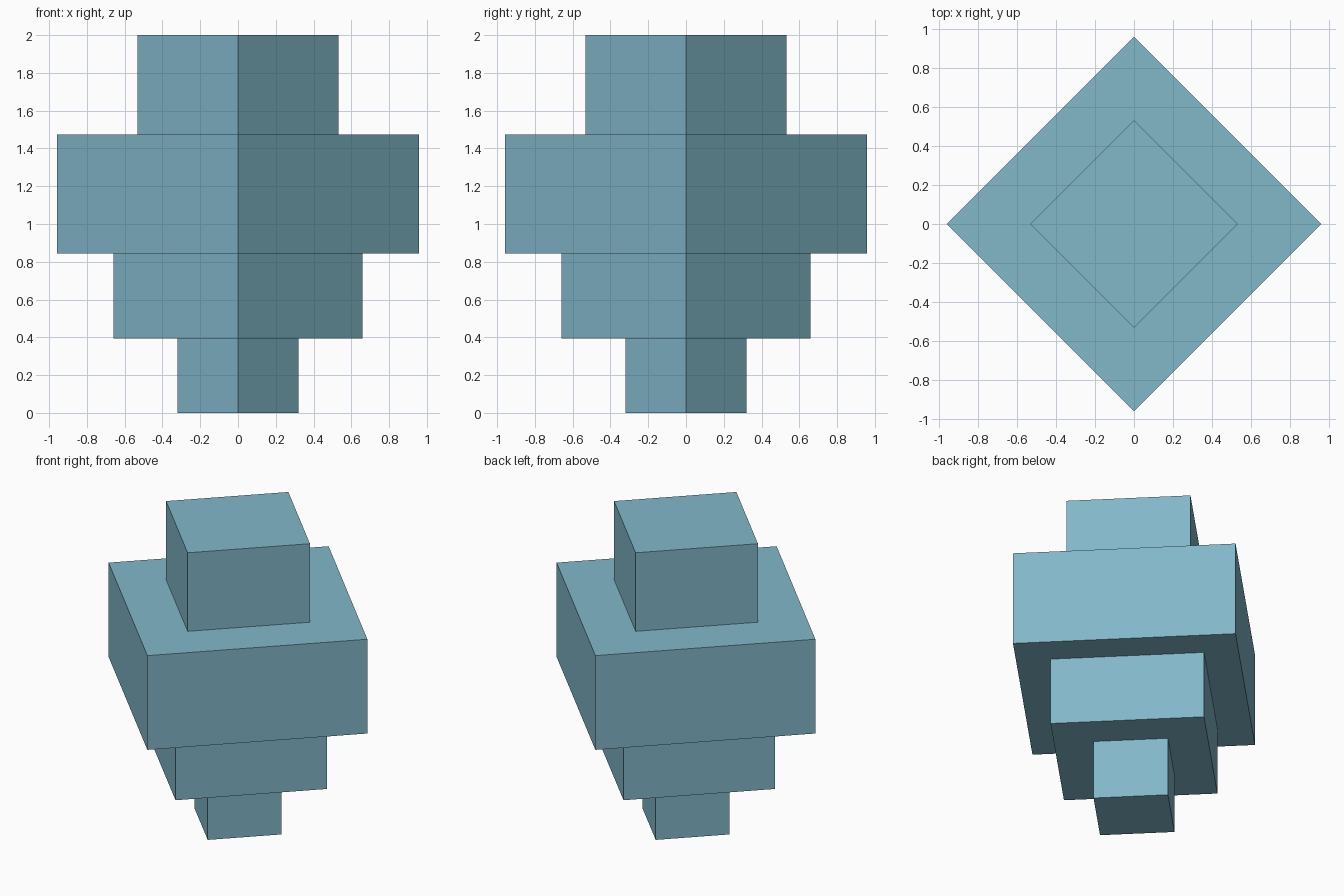
import bpy
import math

cube = bpy.data.objects.get("Cube")
if cube:
    bpy.data.objects.remove(cube, do_unlink=True)

# Single flat colour
blue = bpy.data.materials.new("dusty_blue")
blue.use_nodes = True
colour = (0.223, 0.479, 0.591, 1.0)
blue.diffuse_color = colour
blue.node_tree.nodes["Principled BSDF"].inputs["Base Color"].default_value = colour


def square_tier(name, radius, bottom, top):
    """Four-sided block with its corners on the x and y axes."""
    bpy.ops.mesh.primitive_cylinder_add(
        vertices=4, radius=radius, depth=top - bottom,
        location=(0, 0, (bottom + top) / 2))
    tier = bpy.context.object
    tier.name = name
    tier.data.materials.append(blue)


# Stacked tiers from the ground up: name, corner radius, top height
tiers = [
    ("foot_block", 0.32, 0.395),
    ("lower_block", 0.66, 0.845),
    ("wide_block", 0.957, 1.475),
    ("top_block", 0.532, 2.0),
]
bottom = 0.0
for name, radius, top in tiers:
    square_tier(name, radius, bottom, top)
    bottom = top
